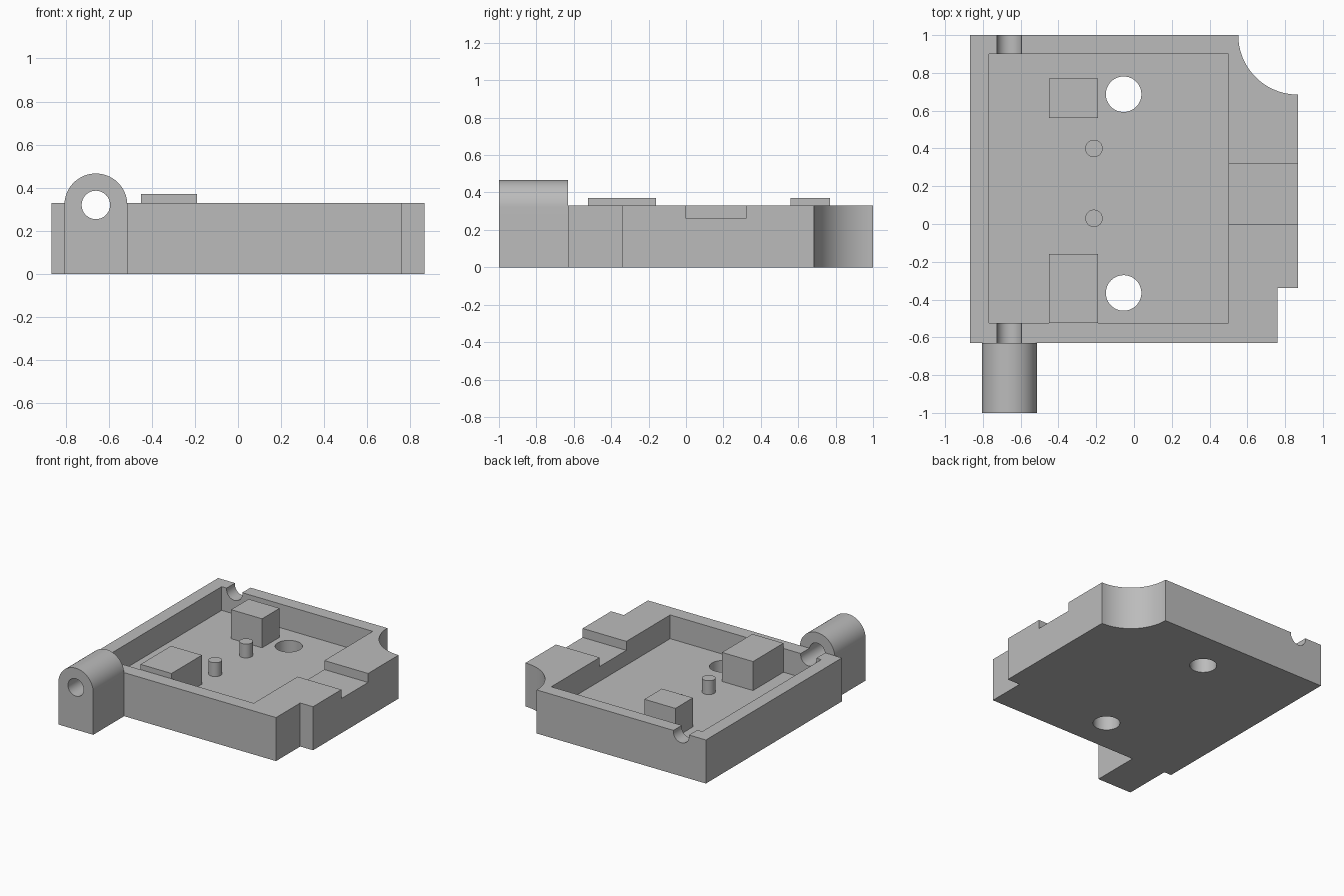
import bpy, bmesh, math
from mathutils import Matrix

default = bpy.data.objects.get("Cube")
if default:
    bpy.data.objects.remove(default, do_unlink=True)

grey = bpy.data.materials.new("mid grey")
grey.use_nodes = True
colour = (0.5, 0.5, 0.5, 1)
grey.diffuse_color = colour
grey.node_tree.nodes["Principled BSDF"].inputs["Base Color"].default_value = colour

FLOOR, TOP = 0.15, 0.33
BORE_X, BORE_Z = -0.66, 0.32


def make(name, bm):
    bmesh.ops.recalc_face_normals(bm, faces=bm.faces)
    mesh = bpy.data.meshes.new(name)
    bm.to_mesh(mesh)
    bm.free()
    mesh.materials.append(grey)
    ob = bpy.data.objects.new(name, mesh)
    bpy.context.collection.objects.link(ob)
    return ob


def box(name, x, y, z):
    bm = bmesh.new()
    bmesh.ops.create_cube(bm, size=1)
    for v in bm.verts:
        for i, (lo, hi) in enumerate((x, y, z)):
            v.co[i] = lo if v.co[i] < 0 else hi
    return make(name, bm)


def rod(name, centre, radius, length, along_y=False):
    bm = bmesh.new()
    turn = Matrix.Rotation(math.pi / 2, 4, "X") if along_y else Matrix()
    bmesh.ops.create_cone(bm, cap_ends=True, segments=64, radius1=radius, radius2=radius,
                          depth=length, matrix=Matrix.Translation(centre) @ turn)
    return make(name, bm)


def prism(name, points, offset):
    bm = bmesh.new()
    face = bm.faces.new([bm.verts.new(p) for p in points])
    out = bmesh.ops.extrude_face_region(bm, geom=[face])
    verts = [g for g in out["geom"] if isinstance(g, bmesh.types.BMVert)]
    bmesh.ops.translate(bm, verts=verts, vec=offset)
    return make(name, bm)


def cut(target, cutter):
    mod = target.modifiers.new("cut", "BOOLEAN")
    mod.operation, mod.solver, mod.object = "DIFFERENCE", "EXACT", cutter
    bpy.context.view_layer.objects.active = target
    bpy.ops.object.modifier_apply(modifier=mod.name)
    bpy.data.objects.remove(cutter, do_unlink=True)


def arc(cx, cy, r, start, end, steps=24):
    angles = [math.radians(start + (end - start) * i / steps) for i in range(steps + 1)]
    return [(cx + r * math.cos(a), cy + r * math.sin(a)) for a in angles]


# Tray body: stepped front corner and scooped back corner
outline = [(-0.867, -0.63), (0.76, -0.63), (0.76, -0.34), (0.867, -0.34)]
outline += arc(0.867, 1, 0.315, 270, 180) + [(-0.867, 1)]
tray = prism("tray", [(x, y, 0) for x, y in outline], (0, 0, TOP))

# Pocket, side channel and drain holes
cut(tray, box("pocket_cutter", (-0.767, 0.5), (-0.525, 0.9), (FLOOR, 1)))
cut(tray, box("channel_cutter", (0.4, 1), (0, 0.32), (0.262, 1)))
for y in (-0.365, 0.687):
    cut(tray, rod("hole_cutter", (-0.055, y, 0), 0.094, 0.5))

# Hinge lug with a rounded top
lug_profile = [(-0.806, 0), (-0.514, 0)] + arc(BORE_X, BORE_Z, 0.146, 0, 180, 40)
lug = prism("hinge_lug", [(x, -1, z) for x, z in lug_profile], (0, 0.37, 0))

# One bore runs through the lug and both tray walls
for part in (tray, lug):
    cut(part, rod("bore_cutter", (BORE_X, 0, BORE_Z), 0.066, 2.2, True))

# Raised blocks and pins standing on the pocket floor
blocks = [box("front_block", (-0.45, -0.19), (-0.525, -0.16), (FLOOR, 0.37)),
          box("back_block", (-0.45, -0.19), (0.56, 0.77), (FLOOR, 0.37))]
pins = [rod(name, (-0.212, y, 0.2), 0.046, 0.11)
        for name, y in (("front_pin", 0.03), ("back_pin", 0.4))]

# Smooth the curved faces, keep the edges sharp
for ob in [tray, lug] + blocks + pins:
    bpy.ops.object.select_all(action="DESELECT")
    ob.select_set(True)
    bpy.context.view_layer.objects.active = ob
    bpy.ops.object.shade_smooth_by_angle(angle=math.radians(30))
